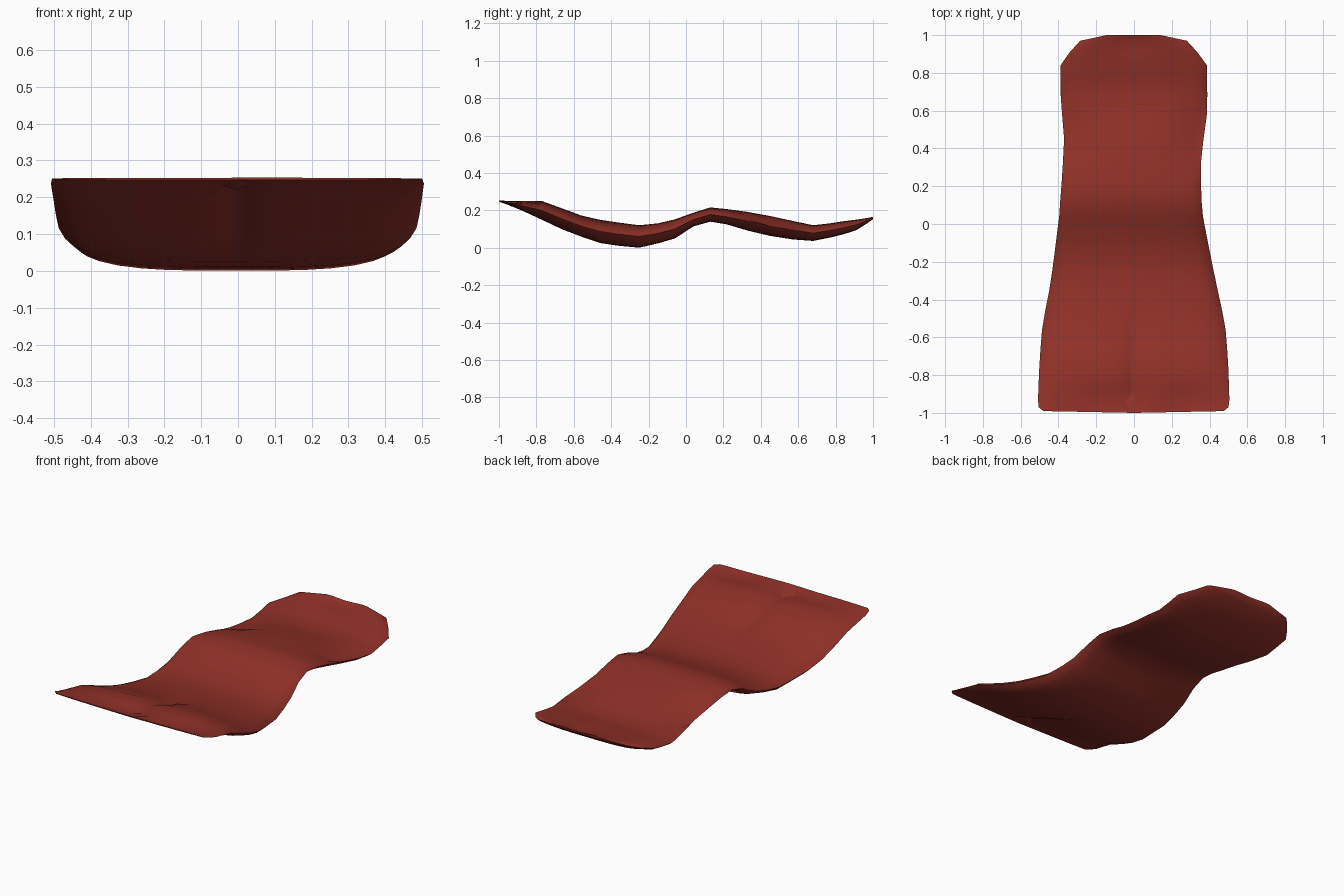
import bpy, bmesh, math

# One flat cloth colour
cloth = bpy.data.materials.new("brick red cloth")
cloth.diffuse_color = (0.28, 0.03, 0.021, 1)

# Stations along the garment: y, left x, right x, top z, bottom z
STATIONS = [
    (-0.99, -0.505, 0.500, 0.254, 0.247),
    (-0.93, -0.508, 0.505, 0.252, 0.222),
    (-0.87, -0.506, 0.503, 0.251, 0.196),
    (-0.77, -0.502, 0.500, 0.250, 0.150),
    (-0.66, -0.495, 0.493, 0.210, 0.098),
    (-0.56, -0.487, 0.485, 0.173, 0.060),
    (-0.46, -0.470, 0.467, 0.150, 0.026),
    (-0.36, -0.450, 0.445, 0.135, 0.011),
    (-0.25, -0.433, 0.422, 0.121, 0.001),
    (-0.15, -0.420, 0.402, 0.131, 0.024),
    (-0.06, -0.409, 0.384, 0.152, 0.050),
    (0.04, -0.396, 0.365, 0.188, 0.115),
    (0.13, -0.390, 0.357, 0.216, 0.140),
    (0.22, -0.383, 0.355, 0.207, 0.125),
    (0.33, -0.376, 0.355, 0.192, 0.092),
    (0.45, -0.370, 0.368, 0.170, 0.064),
    (0.57, -0.380, 0.385, 0.144, 0.045),
    (0.68, -0.388, 0.388, 0.121, 0.037),
    (0.77, -0.388, 0.387, 0.131, 0.055),
    (0.84, -0.389, 0.386, 0.142, 0.072),
    (0.91, -0.340, 0.335, 0.152, 0.094),
    (0.97, -0.285, 0.280, 0.162, 0.132),
    (1.00, -0.145, 0.140, 0.171, 0.153),
]
HALF = [0, 0.05, 0.16, 0.3, 0.45, 0.6, 0.75, 0.87, 0.95]
U = [-u for u in HALF[:0:-1]] + HALF


def bump(x, y, cx, cy, rx, ry):
    """Smooth dent weight around a point."""
    return math.exp(-((x - cx) / rx) ** 2 - ((y - cy) / ry) ** 2)


def ring(xl, xr, y, zt, zb):
    """Padded cross-section: top from left to right, then underneath back."""
    mid, h = (zt + zb) / 2, (zt - zb) / 2
    cx, hw = (xl + xr) / 2, (xr - xl) / 2
    pts = [(xl, y, mid)]
    for side, us in ((1, U), (-1, None)):
        if us is None:
            pts.append((xr, y, mid))
            us = U[::-1]
        for u in us:
            x = cx + hw * u
            z = mid + side * h * (1 - abs(u) ** 3.6) ** 0.6
            groove = 1 if -0.95 < y < -0.6 else 0.5 if -0.6 < y < -0.5 else 0
            near = max(0, 1 - abs(u) / 0.12)
            if side > 0:
                # Seam between the legs, sleeve folds, neckline, hem folds
                z -= 0.025 * groove * near
                z -= 0.035 * bump(x, y, -0.32, 0.45, 0.12, 0.09)
                z -= 0.035 * bump(x, y, 0.32, 0.46, 0.10, 0.10)
                z -= 0.014 * bump(x, y, 0, 0.97, 0.10, 0.05)
                z -= 0.018 * bump(x, y, -0.15, -0.93, 0.15, 0.04)
                z -= 0.018 * bump(x, y, 0.30, -0.93, 0.13, 0.04)
            else:
                z += 0.022 * groove * near
            pts.append((x, y, z))
    return pts


# Body of the garment: loft through the stations
bm = bmesh.new()
rings = [[bm.verts.new(p) for p in ring(xl, xr, y, zt, zb)]
         for y, xl, xr, zt, zb in STATIONS]
for a, b in zip(rings, rings[1:]):
    n = len(a)
    for i in range(n):
        j = (i + 1) % n
        bm.faces.new((a[i], a[j], b[j], b[i]))
bm.faces.new(rings[0])
bm.faces.new(rings[-1][::-1])
# Pull the hem corners and middle to the full length
for v in rings[0]:
    v.co.y -= 0.01 * (1 - min(1, abs(v.co.x) / 0.5))
for v in rings[0]:
    if abs(v.co.x) > 0.49:
        v.co.y = -0.97
bmesh.ops.recalc_face_normals(bm, faces=bm.faces)

mesh = bpy.data.meshes.new("garment_body")
bm.to_mesh(mesh)
bm.free()
mesh.materials.append(cloth)
body = bpy.data.objects.new("garment_body", mesh)
bpy.context.collection.objects.link(body)
bpy.context.view_layer.objects.active = body
body.select_set(True)
bpy.ops.object.shade_smooth_by_angle(angle=math.radians(60))
